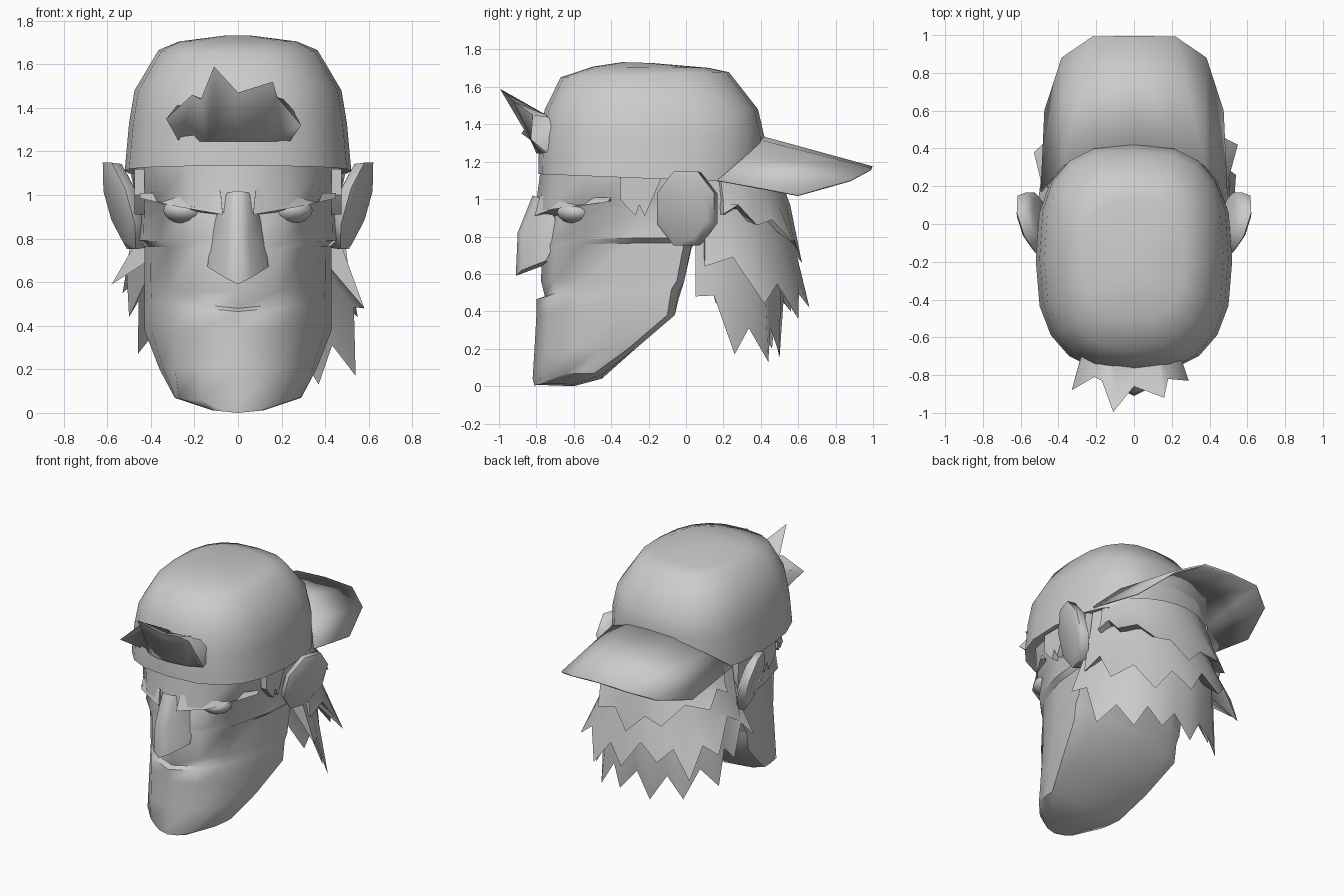
import bpy, bmesh, math
from mathutils import Vector

cube = bpy.data.objects.get("Cube")
if cube:
    bpy.data.objects.remove(cube, do_unlink=True)

GREY = (0.6, 0.6, 0.6, 1)
clay = bpy.data.materials.new("plain grey")
clay.use_nodes = True
clay.diffuse_color = GREY
clay.node_tree.nodes["Principled BSDF"].inputs["Base Color"].default_value = GREY


def make(name, verts, faces, mirror=False, angle=38, thick=0):
    """Mesh object, optionally mirrored across x, smooth except at sharp edges."""
    bm = bmesh.new()
    for side in ((1, -1) if mirror else (1,)):
        vs = [bm.verts.new((side * x, y, z)) for x, y, z in verts]
        for f in faces:
            bm.faces.new([vs[i] for i in f])
    bmesh.ops.remove_doubles(bm, verts=bm.verts[:], dist=0.0005)
    bmesh.ops.recalc_face_normals(bm, faces=bm.faces[:])
    for f in bm.faces:
        f.smooth = True
    for e in bm.edges:
        e.smooth = e.calc_face_angle(0) < math.radians(angle)
    mesh = bpy.data.meshes.new(name)
    bm.to_mesh(mesh)
    bm.free()
    mesh.materials.append(clay)
    obj = bpy.data.objects.new(name, mesh)
    bpy.context.collection.objects.link(obj)
    if thick:
        mod = obj.modifiers.new("thickness", "SOLIDIFY")
        mod.thickness = thick
        mod.offset = 0


def loft(name, rings, **options):
    """Skin over equal rings, closed at both ends."""
    n = len(rings[0])
    faces = [(r * n + i, r * n + (i + 1) % n, (r + 1) * n + (i + 1) % n, (r + 1) * n + i)
             for r in range(len(rings) - 1) for i in range(n)]
    faces += [tuple(range(n)), tuple(range((len(rings) - 1) * n, len(rings) * n))]
    make(name, [p for ring in rings for p in ring], faces, **options)


# Face: z, front y, corner x and y, side x, back y, rise towards the sides
def face_ring(z, front, cx, cy, side, back, rise=0):
    half = [(0, front), (cx * 0.6, front + 0.3 * (cy - front)), (cx, cy),
            (cx + 0.75 * (side - cx), cy + 0.45 * (back - cy)), (side, back - 0.04),
            (side * 0.75, back), (0, back)]
    full = half + [(-x, y) for x, y in half[-2:0:-1]]
    return [(x, y, z + rise * abs(x)) for x, y in full]


loft("face", [face_ring(*r) for r in (
    (0.0, -0.81, 0.12, -0.77, 0.12, -0.6, 0.1),
    (0.04, -0.82, 0.27, -0.65, 0.29, -0.45, 0.1),
    (0.2, -0.81, 0.29, -0.61, 0.36, -0.27),
    (0.38, -0.8, 0.3, -0.58, 0.43, -0.06),
    (0.465, -0.8, 0.3, -0.57, 0.43, -0.04, 0.1),
    (0.48, -0.755, 0.3, -0.57, 0.43, -0.035, 0.1),
    (0.56, -0.775, 0.31, -0.56, 0.43, -0.01),
    (0.74, -0.77, 0.32, -0.55, 0.43, 0.03, 0.06),
    (0.765, -0.755, 0.36, -0.54, 0.46, 0.05, 0.06),
    (0.9, -0.72, 0.34, -0.53, 0.46, 0.1, 0.12),
    (0.91, -0.81, 0.37, -0.56, 0.46, 0.1, 0.17),
    (1.14, -0.78, 0.39, -0.54, 0.47, 0.1))], angle=48)

# Nose: bridge, ridge, tip and wings
make("nose", [(0, -0.82, 1.02), (0.05, -0.79, 1.01), (0, -0.9, 0.82), (0.05, -0.88, 0.82),
              (0, -0.91, 0.59), (0.06, -0.88, 0.62), (0.14, -0.75, 0.67), (0.13, -0.7, 0.76),
              (0.1, -0.7, 0.9), (0, -0.72, 0.66)],
     [(0, 1, 3, 2), (2, 3, 5, 4), (3, 7, 6, 5), (1, 8, 3), (3, 8, 7), (4, 5, 6, 9)],
     mirror=True, angle=55)

# Brow ridges overhanging the eyes
make("brows", [(0.07, -0.81, 0.91), (0.08, -0.78, 1.02), (0.07, -0.66, 0.94),
               (0.27, -0.72, 0.945), (0.27, -0.66, 1.01), (0.27, -0.56, 0.97),
               (0.45, -0.42, 0.985), (0.45, -0.4, 1.01), (0.42, -0.4, 0.99)],
     [(0, 1, 2), (6, 7, 8)] + [(a + i, a + (i + 1) % 3, a + 3 + (i + 1) % 3, a + 3 + i)
                               for a in (0, 3) for i in range(3)], mirror=True, angle=30)

# Eyes, half hidden by the brows
for side, label in ((1, "left_eye"), (-1, "right_eye")):
    bpy.ops.mesh.primitive_uv_sphere_add(segments=14, ring_count=8, radius=0.105,
                                         location=(side * 0.24, -0.585, 0.93))
    eye = bpy.context.object
    eye.name = label
    eye.scale.z = 0.6
    eye.data.materials.append(clay)
    bpy.ops.object.shade_smooth()


# Ears: tilted octagonal discs
def ear_ring(size, out):
    ring = []
    for i in range(8):
        a = math.pi * (i + 0.5) / 4
        y, z = 0.165 * size * math.cos(a), 0.215 * size * math.sin(a)
        ring.append((0.53 + out + 0.32 * y + 0.28 * z, y + 0.005 - out * 0.5, 0.95 + z))
    return ring


loft("ears", [ear_ring(0.7, -0.05), ear_ring(0.97, -0.03), ear_ring(1, 0.015),
              ear_ring(0.8, 0.03)], mirror=True, angle=60)

# Sideburns: thin jagged plates at the temples
burn = [(-0.35, 1.12), (-0.35, 1.0), (-0.31, 0.95), (-0.27, 0.91), (-0.25, 0.97),
        (-0.22, 0.91), (-0.15, 1.07), (-0.13, 1.12)]
loft("sideburns", [[(x, y, z) for y, z in burn] for x in (0.43, 0.475)], mirror=True)


# Cap crown: rounded rings from the rim to the top, squarer at the back
def cap_ring(z, rx, front, back, tilt=0, n=20):
    ring, mid, ry = [], (front + back) / 2, (back - front) / 2
    for i in range(n):
        a = math.tau * i / n
        c, s = math.cos(a), math.sin(a)
        power = 0.72 if s > 0 else 0.78
        x = rx * math.copysign(abs(c) ** power, c)
        y = mid + ry * math.copysign(abs(s) ** power, s)
        ring.append((x, y, z - tilt * (y - mid)))
    return ring


loft("cap_crown", [cap_ring(*r) for r in (
    (1.13, 0.47, -0.74, 0.36, 0.04), (1.11, 0.52, -0.79, 0.4, 0.04),
    (1.33, 0.5, -0.785, 0.42), (1.48, 0.475, -0.755, 0.385), (1.665, 0.365, -0.67, 0.23, -0.03),
    (1.705, 0.27, -0.5, 0.12, 0.01), (1.73, 0.07, -0.34, -0.18, 0.03))], angle=65)

# Cap brim, arched and pointing backwards
inner = [(0.49, 0.17, 1.1), (0.37, 0.31, 1.22), (0.19, 0.4, 1.31), (0, 0.41, 1.33)]
outer = [(0.47, 0.6, 1.02), (0.38, 0.88, 1.1), (0.22, 0.99, 1.16), (0, 0.995, 1.17)]
make("cap_brim", inner + outer, [(i, i + 1, i + 5, i + 4) for i in range(3)],
     mirror=True, thick=0.012)


# Back hair: layers with a jagged lower edge, given by the spike tips
def hair_layer(name, tips, lift, shrink, bulge):
    edge = []
    for a, b in zip(tips, tips[1:]):
        m = (Vector(a) + Vector(b)) / 2
        edge += [Vector(a), Vector((m.x * 0.95, m.y * 0.96, m.z + lift))]
    edge.append(Vector(tips[-1]))
    rings = []
    for e in edge:
        a = math.atan2(e.x, e.y - 0.05)

        def at(rx, ry, z):
            return (rx * shrink * math.sin(a), 0.05 + ry * shrink * math.cos(a), z)
        rings.append([at(0.43, 0.38, 1.15), at(0.46, 0.46, bulge + 0.18), at(0.5, 0.53, bulge),
                      tuple(e), at(0.4, 0.38, bulge - 0.06), at(0.3, 0.25, bulge + 0.12)])
    loft(name, rings, angle=50)


hair_layer("lower_hair", [
    (0.58, 0.05, 0.48), (0.54, 0.26, 0.17), (0.37, 0.44, 0.13), (0.18, 0.5, 0.17),
    (-0.06, 0.5, 0.15), (-0.3, 0.46, 0.2), (-0.46, 0.28, 0.27),
    (-0.5, 0.16, 0.44), (-0.58, 0.05, 0.59)], 0.16, 0.94, 0.78)
hair_layer("upper_hair", [
    (0.51, 0.1, 0.64), (0.55, 0.42, 0.44), (0.32, 0.6, 0.36), (0.06, 0.66, 0.42),
    (-0.2, 0.62, 0.5), (-0.42, 0.56, 0.4), (-0.53, 0.38, 0.55), (-0.51, 0.1, 0.68)],
    0.15, 0.99, 0.78)
hair_layer("top_hair", [
    (0.48, 0.2, 0.92), (0.46, 0.38, 0.86), (0.3, 0.58, 0.76), (0.05, 0.62, 0.66),
    (-0.22, 0.6, 0.76), (-0.46, 0.38, 0.86), (-0.48, 0.2, 0.92)], 0.08, 0.96, 0.97)

# Front tuft: one jagged band rising from the cap opening
crest = [(-0.33, -0.88, 1.35), (-0.21, -0.81, 1.46), (-0.17, -0.83, 1.44), (-0.11, -0.995, 1.59),
         (0, -0.86, 1.47), (0.16, -0.92, 1.52), (0.18, -0.82, 1.45), (0.29, -0.83, 1.32)]
band = []
for x, y, z in crest:
    root = -0.74 + 0.7 * x * x
    band.append([(x * 0.82, root, 1.25), (x * 0.82, root - 0.06, 1.245),
                 (x, y, z), (x * 0.8, root + 0.02, 1.43)])
loft("front_tuft", band, angle=75)
